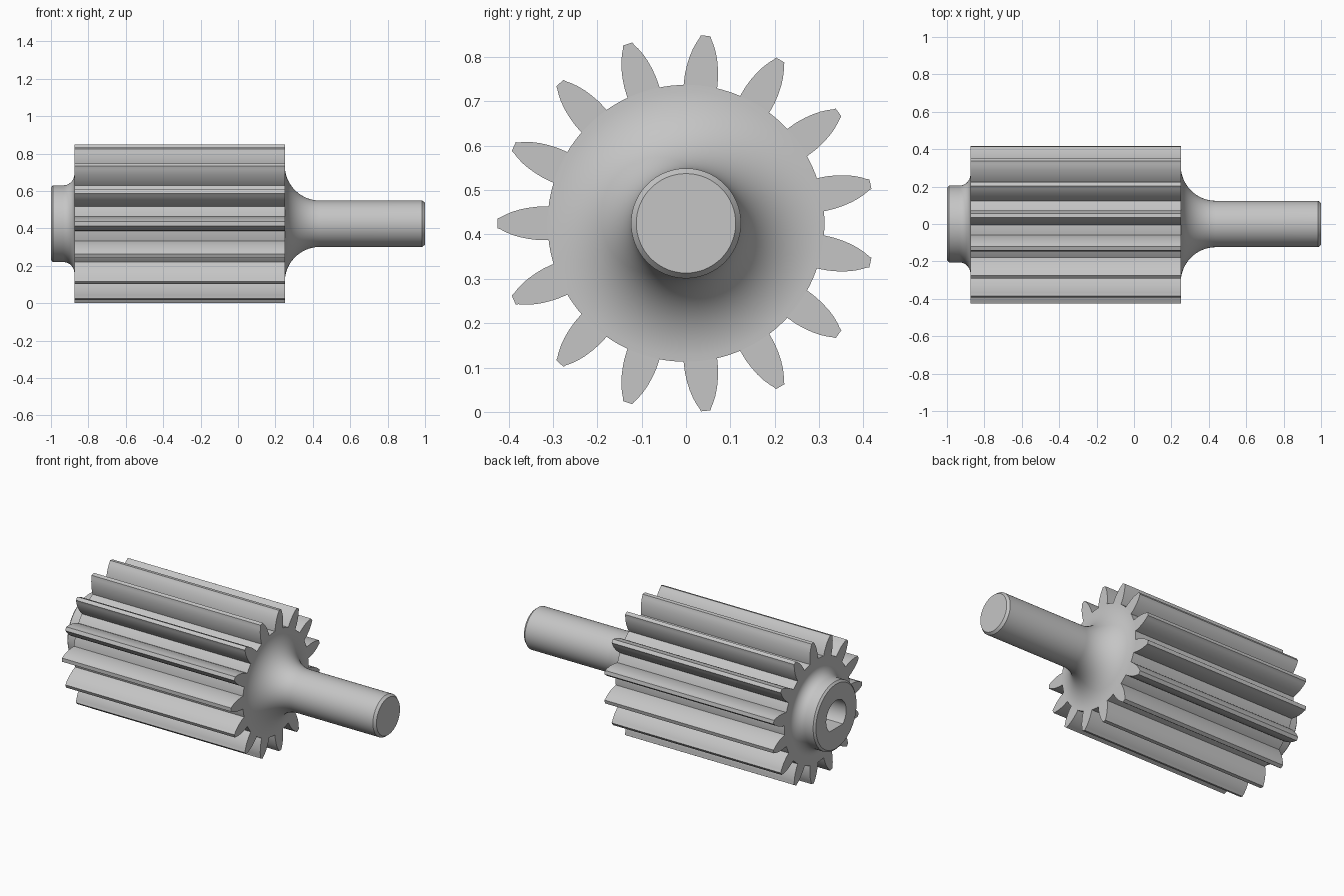
import bpy, bmesh
from math import sin, cos, pi, radians, sqrt

cube = bpy.data.objects.get("Cube")
if cube:
    bpy.data.objects.remove(cube, do_unlink=True)

AXIS_Z = 0.425            # height of the shaft axis
GEAR_BACK, GEAR_FRONT = -0.875, 0.25
ROOT, TIP, TEETH = 0.312, 0.425, 15
BORE = 0.095

steel = bpy.data.materials.new("grey_steel")
steel.use_nodes = True
grey = (0.56, 0.56, 0.56, 1)
steel.diffuse_color = grey
steel.node_tree.nodes["Principled BSDF"].inputs["Base Color"].default_value = grey


def finish(bm, name, angle=30):
    """Turn a bmesh into a named, shaded object on the shaft axis."""
    bmesh.ops.recalc_face_normals(bm, faces=bm.faces)
    mesh = bpy.data.meshes.new(name)
    bm.to_mesh(mesh)
    bm.free()
    obj = bpy.data.objects.new(name, mesh)
    bpy.context.collection.objects.link(obj)
    obj.location.z = AXIS_Z
    mesh.materials.append(steel)
    bpy.ops.object.select_all(action='DESELECT')
    obj.select_set(True)
    bpy.context.view_layer.objects.active = obj
    bpy.ops.object.shade_smooth_by_angle(angle=radians(angle))
    return obj


def fillet(x, r, radius, start, end, steps=14):
    """Arc points about a centre in the (x, radius) plane."""
    return [(x + radius * cos(radians(start + (end - start) * i / steps)),
             r + radius * sin(radians(start + (end - start) * i / steps)))
            for i in range(steps + 1)]


def prism(bm, outline, x0, x1):
    """Extrude a (y, z) outline along x."""
    face = bm.faces.new([bm.verts.new((x0, y, z)) for y, z in outline])
    new = bmesh.ops.extrude_face_region(bm, geom=[face])["geom"]
    bmesh.ops.translate(bm, vec=(x1 - x0, 0, 0),
                        verts=[v for v in new if isinstance(v, bmesh.types.BMVert)])


# Turned body: blind bore, hub, gear core, flared shaft
profile = [(-0.4, 0), (-0.4, BORE), (-1, BORE), (-1, 0.193), (-0.99, 0.205)]
profile += fillet(-0.935, 0.265, 0.06, -90, 0)
profile += [(GEAR_BACK, ROOT)]
profile += fillet(GEAR_FRONT + 0.188, ROOT, 0.188, 180, 270, 20)
profile += [(0.985, 0.124), (1, 0.112), (1, 0)]
bm = bmesh.new()
verts = [bm.verts.new((x, 0, r)) for x, r in profile]
edges = [bm.edges.new(pair) for pair in zip(verts, verts[1:])]
bmesh.ops.spin(bm, geom=verts + edges, cent=(0, 0, 0), axis=(1, 0, 0),
               angle=2 * pi, steps=120, use_merge=True)
bmesh.ops.remove_doubles(bm, verts=bm.verts, dist=1e-5)
finish(bm, "shaft_body")

# Teeth: one rounded flank, mirrored and repeated around the axis
flank = [(0.30, 0.0375), (0.315, 0.038), (0.335, 0.0375), (0.355, 0.035),
         (0.375, 0.031), (0.393, 0.0255), (0.408, 0.019), (0.419, 0.013),
         (sqrt(TIP ** 2 - 0.011 ** 2), 0.011)]
tooth = flank + [(TIP, 0)] + [(r, -w) for r, w in reversed(flank)]
bm = bmesh.new()
for i in range(TEETH):
    a = pi + 2 * pi * i / TEETH
    prism(bm, [(r * cos(a) - w * sin(a), r * sin(a) + w * cos(a)) for r, w in tooth],
          GEAR_BACK, GEAR_FRONT)
finish(bm, "gear_teeth")

# Flat that makes the bore D-shaped
bm = bmesh.new()
prism(bm, [(BORE * sin(radians(d)), -BORE * cos(radians(d))) for d in range(-42, 43, 6)],
      -1, -0.4)
finish(bm, "bore_flat")
